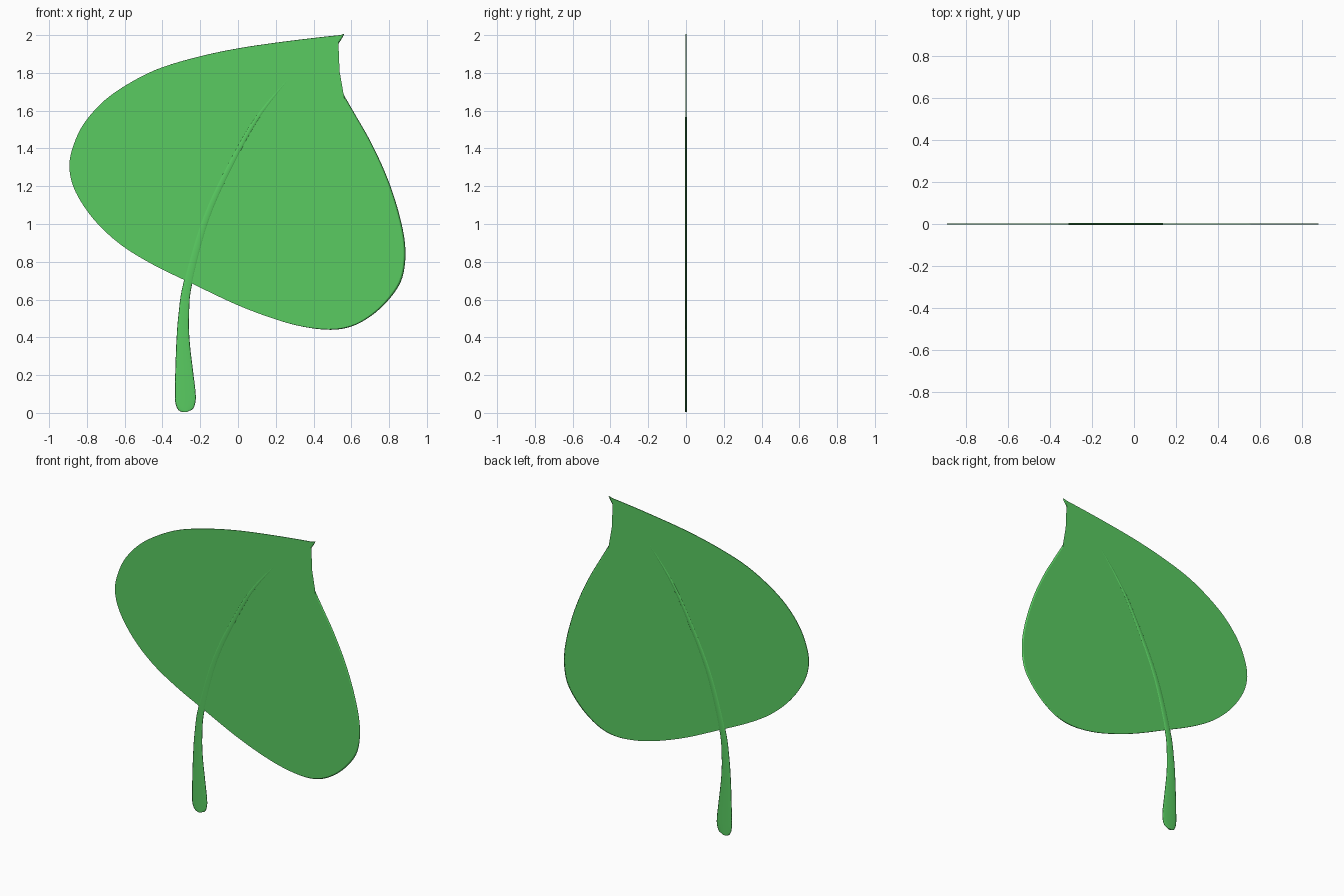
import bpy, bmesh, math
from mathutils import Vector

if "Cube" in bpy.data.objects:
    bpy.data.objects.remove(bpy.data.objects["Cube"])

green = bpy.data.materials.new("leaf_green")
green.diffuse_color = (0.10, 0.60, 0.12, 1)
green.use_nodes = True
green.node_tree.nodes["Principled BSDF"].inputs["Base Color"].default_value = green.diffuse_color


def spline(pts, steps, closed):
    """Smooth curve through the given points (Catmull-Rom)."""
    n = len(pts)
    get = (lambda i: Vector(pts[i % n])) if closed else (lambda i: Vector(pts[min(max(i, 0), n - 1)]))
    out = []
    for i in range(n if closed else n - 1):
        a, b, c, d = (get(i + k) for k in (-1, 0, 1, 2))
        for s in range(steps):
            t = s / steps
            out.append(0.5 * (2 * b + (c - a) * t + (2 * a - 5 * b + 4 * c - d) * t * t
                              + (3 * b - a - 3 * c + d) * t ** 3))
    return out if closed else out + [Vector(pts[-1])]


def finish(bm, name):
    bmesh.ops.recalc_face_normals(bm, faces=bm.faces)
    me = bpy.data.meshes.new(name)
    bm.to_mesh(me)
    bm.free()
    me.materials.append(green)
    ob = bpy.data.objects.new(name, me)
    bpy.context.collection.objects.link(ob)
    return ob


# Blade: thin plate with a soft rim that is wider on the right side
outline = [(.56, 2), (.51, 1.91), (.505, 1.81), (.535, 1.73), (.62, 1.58), (.70, 1.44),
           (.78, 1.27), (.84, 1.10), (.88, .93), (.885, .80), (.86, .69), (.79, .59),
           (.70, .51), (.60, .457), (.49, .44), (.35, .455), (.20, .495), (0, .57),
           (-.24, .683), (-.45, .785), (-.62, .89), (-.76, 1.02), (-.86, 1.17),
           (-.893, 1.30), (-.87, 1.42), (-.81, 1.54), (-.70, 1.66), (-.55, 1.76),
           (-.40, 1.83), (-.20, 1.888), (0, 1.93), (.20, 1.96), (.40, 1.985), (.54, 2)]
rim = spline(outline, 4, True)
bm = bmesh.new()
mid = [bm.verts.new((p.x, 0, p.y)) for p in rim]
n = len(mid)
for y in (-.002, .002):
    cap = [bm.verts.new((-.89 + (p.x + .89) * .993, y, 1.3 + (p.y - 1.3) * .997)) for p in rim]
    bm.faces.new(cap).smooth = False
    for i in range(n):
        j = (i + 1) % n
        bm.faces.new((mid[i], mid[j], cap[j], cap[i])).smooth = True
bmesh.ops.triangulate(bm, faces=[f for f in bm.faces if len(f.verts) > 4])
finish(bm, "blade")

# Stalk running on as the midrib: flattened tube of (x, z, half width)
path = [(-.278, .005, .012), (-.279, .018, .038), (-.279, .05, .052), (-.279, .10, .055),
        (-.285, .22, .047), (-.291, .38, .035), (-.287, .52, .028), (-.265, .69, .023),
        (-.167, 1.035, .018), (-.02, 1.35, .014), (.125, 1.595, .010), (.335, 1.845, .003)]
line = spline(path, 5, False)
sides = 16
bm = bmesh.new()
rings = []
for i, p in enumerate(line):
    a, b = line[max(i - 1, 0)], line[min(i + 1, len(line) - 1)]
    t = Vector((b.x - a.x, 0, b.y - a.y)).normalized()
    across = Vector((t.z, 0, -t.x))
    depth = .0045 * min(1, p.z / .012)
    rings.append([bm.verts.new(Vector((p.x, 0, p.y)) + across * p.z * math.cos(u)
                               + Vector((0, depth * math.sin(u), 0)))
                  for u in (2 * math.pi * k / sides for k in range(sides))])
for r, q in zip(rings, rings[1:]):
    for k in range(sides):
        m = (k + 1) % sides
        bm.faces.new((r[k], r[m], q[m], q[k])).smooth = True
bm.faces.new(rings[0])
bm.faces.new(rings[-1])
finish(bm, "stalk_and_midrib")
